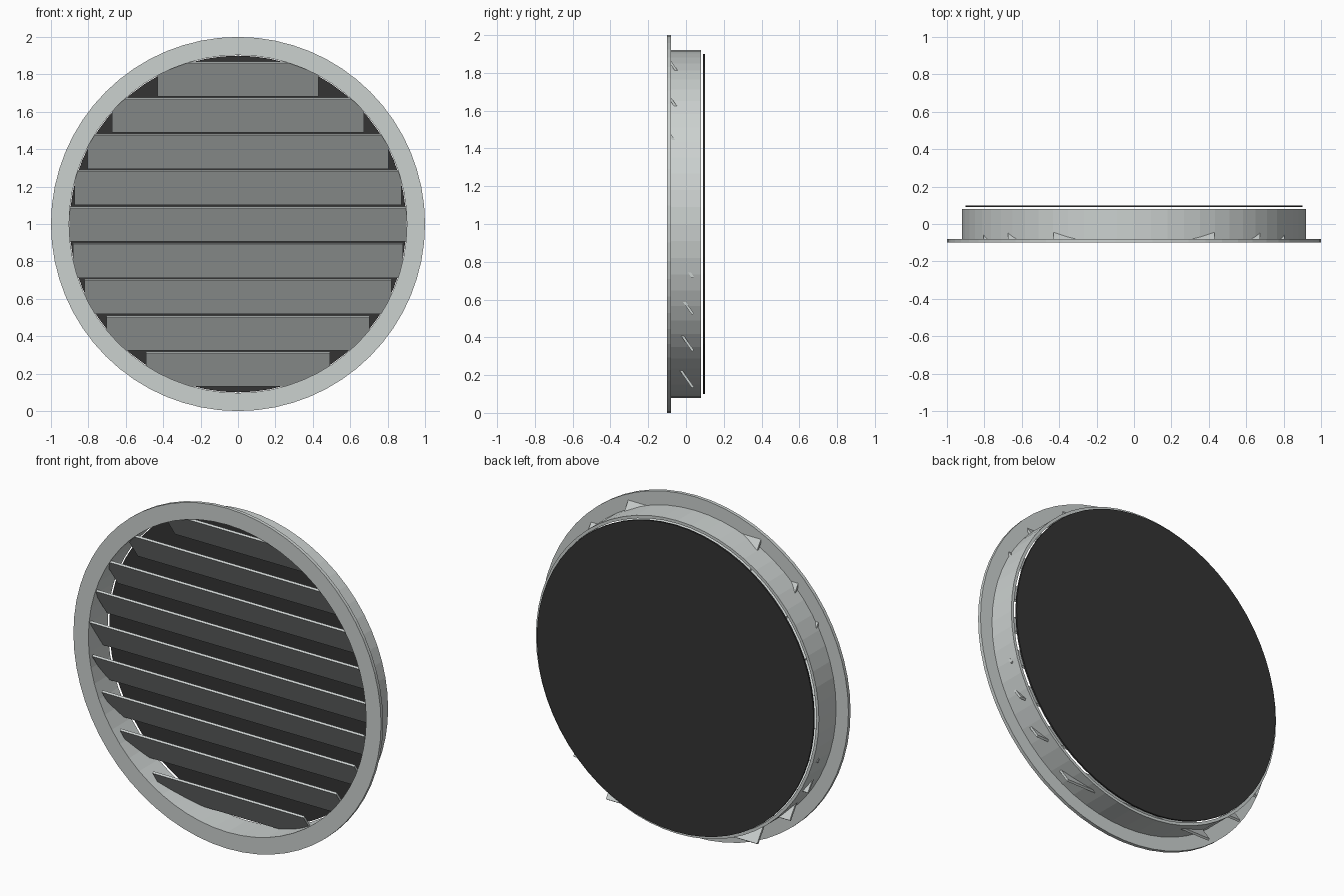
import bpy, bmesh, math

if "Cube" in bpy.data.objects:
    bpy.data.objects.remove(bpy.data.objects["Cube"])

SEG = 64


def material(name, rgb):
    m = bpy.data.materials.new(name)
    m.diffuse_color = (*rgb, 1)
    m.use_nodes = True
    m.node_tree.nodes["Principled BSDF"].inputs["Base Color"].default_value = m.diffuse_color
    return m


metal = material("light_grey_metal", (0.60, 0.635, 0.625))
dark = material("dark_mesh", (0.033, 0.033, 0.033))


def finish(name, bm, mat):
    bmesh.ops.recalc_face_normals(bm, faces=bm.faces)
    me = bpy.data.meshes.new(name)
    bm.to_mesh(me)
    bm.free()
    me.materials.append(mat)
    ob = bpy.data.objects.new(name, me)
    bpy.context.collection.objects.link(ob)
    return ob


def lathe(name, profile, mat):
    """Closed (radius, y) profile turned around the y axis through z = 1."""
    bm = bmesh.new()
    rings = []
    for i in range(SEG):
        a = 2 * math.pi * i / SEG
        rings.append([bm.verts.new((r * math.cos(a), y, 1 + r * math.sin(a)))
                      for r, y in profile])
    n = len(profile)
    for i in range(SEG):
        p, q = rings[i], rings[(i + 1) % SEG]
        for j in range(n):
            k = (j + 1) % n
            bm.faces.new((p[j], p[k], q[k], q[j]))
    return finish(name, bm, mat)


# Front flange and duct sleeve in one L-shaped section
lathe("frame", [(0.903, -0.10), (1.0, -0.10), (1.0, -0.08),
                (0.92, -0.08), (0.92, 0.08), (0.903, 0.08)], metal)

# Round insect screen behind the sleeve
bm = bmesh.new()
rims = [[bm.verts.new((0.9 * math.cos(2 * math.pi * i / SEG), y,
                       1 + 0.9 * math.sin(2 * math.pi * i / SEG)))
         for i in range(SEG)] for y in (0.09, 0.10)]
for rim in rims:
    bm.faces.new(rim)
for i in range(SEG):
    j = (i + 1) % SEG
    bm.faces.new((rims[0][i], rims[0][j], rims[1][j], rims[1][i]))
finish("back_screen", bm, dark)

# Nine tilted slats, top edge forward, each cut to the width of the opening
TILT = math.radians(55)
LENGTH, THICK = 0.219, 0.013
along = (math.cos(TILT) * LENGTH / 2, -math.sin(TILT) * LENGTH / 2)
across = (math.sin(TILT) * THICK / 2, math.cos(TILT) * THICK / 2)
for k in range(-4, 5):
    zc, yc = 1 + 0.194 * k, -0.026
    half = math.sqrt(0.9 ** 2 - (0.193 * k + 0.018) ** 2)
    section = [(yc + s * along[0] + t * across[0], zc + s * along[1] + t * across[1])
               for s, t in ((-1, -1), (1, -1), (1, 1), (-1, 1))]
    bm = bmesh.new()
    left, right = [[bm.verts.new((x, y, z)) for y, z in section] for x in (-half, half)]
    bm.faces.new(left)
    bm.faces.new(right)
    for i in range(4):
        j = (i + 1) % 4
        bm.faces.new((left[i], left[j], right[j], right[i]))
    finish(f"slat_{k + 5}", bm, metal)
